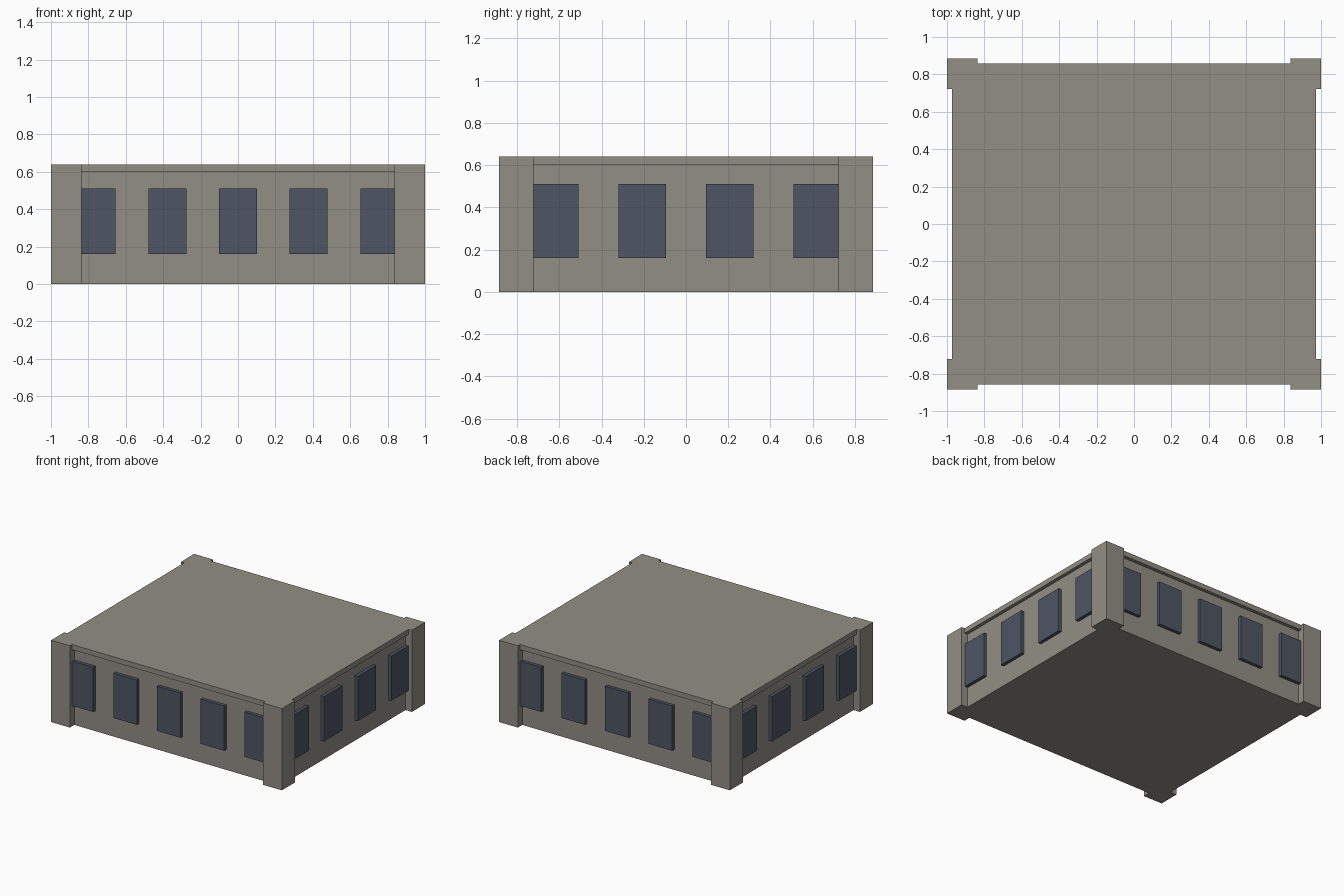
import bpy
from mathutils import Vector

cube = bpy.data.objects.get("Cube")
if cube:
    bpy.data.objects.remove(cube, do_unlink=True)


def make_material(name, rgb):
    mat = bpy.data.materials.new(name)
    mat.use_nodes = True
    mat.diffuse_color = (*rgb, 1)
    bsdf = mat.node_tree.nodes["Principled BSDF"]
    bsdf.inputs["Base Color"].default_value = (*rgb, 1)
    bsdf.inputs["Roughness"].default_value = 0.9
    return mat


stone = make_material("warm grey stone", (0.29, 0.272, 0.235))
glass = make_material("dark blue glass", (0.075, 0.09, 0.125))


def box(name, low, high, mat):
    """Add a flat-faced box between two opposite corners."""
    low, high = Vector(low), Vector(high)
    bpy.ops.mesh.primitive_cube_add(size=1, location=(low + high) / 2)
    obj = bpy.context.object
    obj.name = name
    for vert in obj.data.vertices:
        vert.co *= high - low
    obj.data.materials.append(mat)
    return obj


# Main proportions
WALL_X, WALL_Y = 0.945, 0.83
STEP = 0.0275
HEIGHT, WALL_TOP = 0.64, 0.60
SILL, HEAD = 0.16, 0.51
PILLAR = 0.163
OUT_X, OUT_Y = WALL_X + 2 * STEP, WALL_Y + 2 * STEP

# Wall block and overhanging roof slab
box("walls", (-WALL_X, -WALL_Y, 0), (WALL_X, WALL_Y, WALL_TOP), stone)
box("roof_slab", (-WALL_X - STEP, -WALL_Y - STEP, WALL_TOP),
    (WALL_X + STEP, WALL_Y + STEP, HEIGHT), stone)

# Corner pillars
for sx, x_name in ((-1, "right"), (1, "left")):
    for sy, y_name in ((-1, "front"), (1, "back")):
        centre = Vector((sx * (OUT_X - PILLAR / 2), sy * (OUT_Y - PILLAR / 2), 0))
        half = Vector((PILLAR / 2, PILLAR / 2, 0))
        box(f"{y_name}_{x_name}_pillar", centre - half,
            centre + half + Vector((0, 0, HEIGHT)), stone)


# Evenly spaced windows on each pair of opposite walls
def window_row(names, axis, count, width, run, face):
    spacing = 2 * run / count
    for side, name in zip((-1, 1), names):
        for i in range(count):
            along = (i + 0.5) * spacing - run
            low, high = [0, 0, SILL], [0, 0, HEAD]
            low[axis], high[axis] = along - width / 2, along + width / 2
            low[1 - axis] = side * face - STEP * 0.95
            high[1 - axis] = side * face + STEP * 0.95
            box(f"{name}_window_{i + 1}", low, high, glass)


window_row(("front", "back"), 0, 5, 0.203, WALL_X, WALL_Y)
window_row(("right", "left"), 1, 4, 0.225, WALL_Y, WALL_X)
